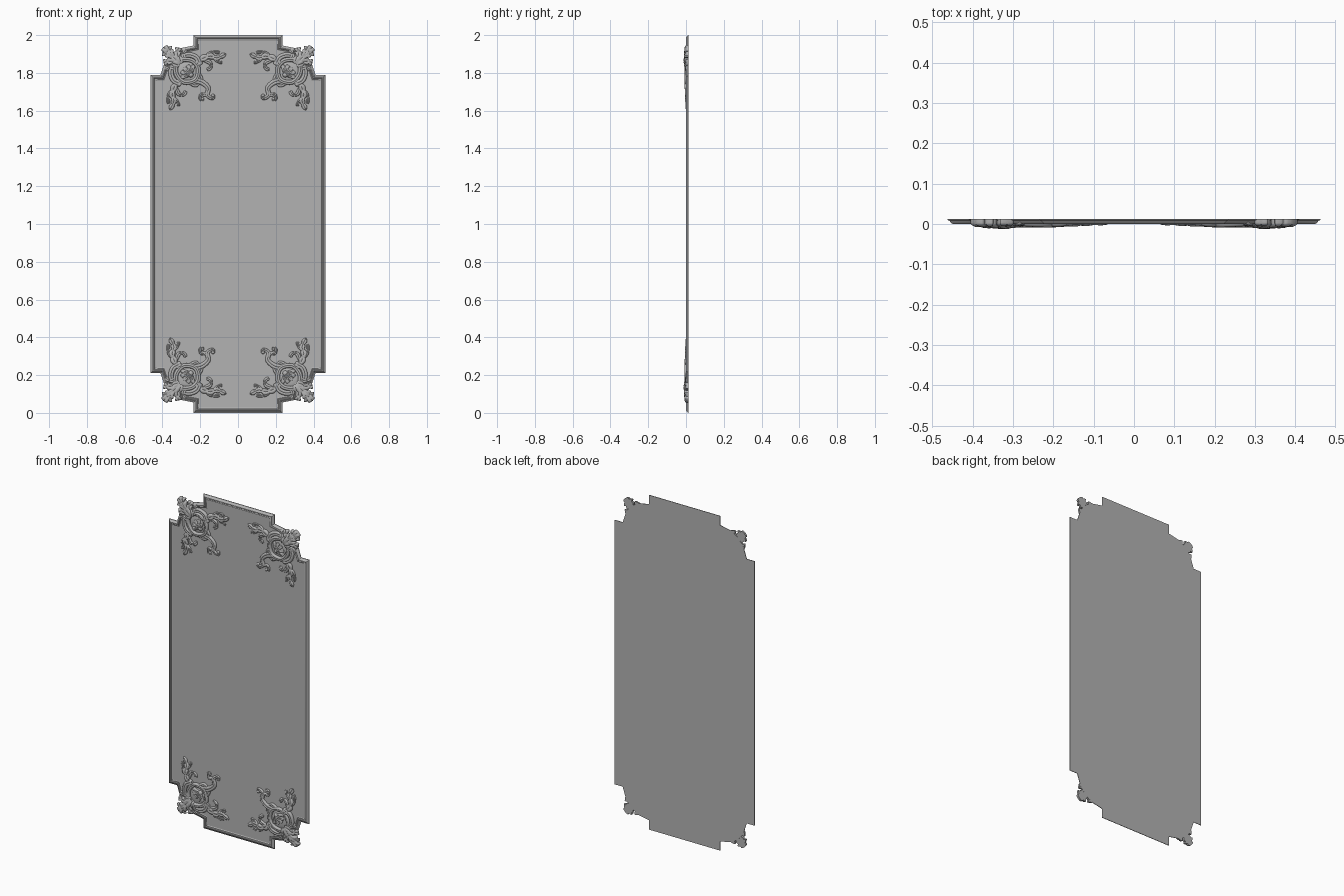
import bpy, bmesh, math
from mathutils import Vector

if "Cube" in bpy.data.objects:
    bpy.data.objects.remove(bpy.data.objects["Cube"])

BACK = 0.013
grey = bpy.data.materials.new("dark_grey")
grey.diffuse_color = (0.45, 0.45, 0.45, 1)
grey.use_nodes = True
grey.node_tree.nodes["Principled BSDF"].inputs["Base Color"].default_value = grey.diffuse_color


def finish(name, bm, angle=35):
    bmesh.ops.recalc_face_normals(bm, faces=bm.faces[:])
    me = bpy.data.meshes.new(name)
    bm.to_mesh(me)
    bm.free()
    me.materials.append(grey)
    ob = bpy.data.objects.new(name, me)
    ob.location = (0, 0, 1)
    bpy.context.collection.objects.link(ob)
    bpy.ops.object.select_all(action='DESELECT')
    ob.select_set(True)
    bpy.context.view_layer.objects.active = ob
    bpy.ops.object.shade_smooth_by_angle(angle=math.radians(angle))
    return ob


def inset(poly, d):
    # mitred inward offset of a counter-clockwise outline
    out = []
    n = len(poly)
    for i, p in enumerate(poly):
        e1 = (p - poly[i - 1]).normalized()
        e2 = (poly[(i + 1) % n] - p).normalized()
        n1, n2 = Vector((-e1.y, e1.x)), Vector((-e2.y, e2.x))
        out.append(p + (n1 + n2) * (d / (1 + n1.dot(n2))))
    return out


# Panel: stepped outline with a moulded border and a recessed field
quarter = [(0.235, -1.0), (0.235, -0.945), (0.31, -0.93), (0.35, -0.905),
           (0.385, -0.865), (0.41, -0.79), (0.463, -0.79)]
right = quarter + [(x, -z) for x, z in reversed(quarter)]
outline = [Vector(p) for p in right + [(-x, z) for x, z in reversed(right)]]
moulding = [(0, BACK), (0, 0.010), (0.005, 0.008), (0.009, 0.003), (0.013, 0.0),
            (0.018, 0.0), (0.021, 0.004), (0.025, 0.003), (0.029, 0.005)]
bm = bmesh.new()
loops = [[bm.verts.new((p.x, y, p.y)) for p in inset(outline, d)] for d, y in moulding]
for a, b in zip(loops, loops[1:]):
    for i in range(len(a)):
        j = (i + 1) % len(a)
        bm.faces.new((a[i], a[j], b[j], b[i]))
bm.faces.new(loops[0])
bm.faces.new(loops[-1])
finish("panel", bm, 25)


def smooth_path(pts, t, closed=False):
    # Catmull-Rom position along the control points
    n = len(pts)
    s = t * (n if closed else n - 1)
    i = int(s) if closed else min(int(s), n - 2)
    f = s - i
    P = [Vector(pts[k % n] if closed else pts[max(0, min(n - 1, k))])
         for k in range(i - 1, i + 3)]
    return 0.5 * (2 * P[1] + (P[2] - P[0]) * f
                  + (2 * P[0] - 5 * P[1] + 4 * P[2] - P[3]) * f * f
                  + (3 * P[1] - P[0] - 3 * P[2] + P[3]) * f ** 3)


CX, CZ = -0.27, -0.81      # centre of the lower left ornament


def strip(bm, pts, w0, w1, top, lobes=0, groove=0.0, closed=False):
    # carved strip with a rounded front and a flat back
    steps = 12 * (len(pts) if closed else len(pts) - 1)
    prof = 10
    rows = []
    for k in range(steps if closed else steps + 1):
        t = k / steps
        p = smooth_path(pts, t, closed)
        q = smooth_path(pts, min(t + 0.01, 0.9999), closed)
        r = smooth_path(pts, max(t - 0.01, 0), closed)
        d = (q - r).normalized()
        side = Vector((-d.y, d.x))
        w = w0 + (w1 - w0) * t
        ripple = abs(math.sin(math.pi * lobes * t)) if lobes else 1
        if not closed:
            w *= max(0.12, min(1, (1 - t) * 7, 0.5 + t * 6)) ** 0.5
        rise = (BACK - top) * (1 - (0 if closed else 0.3 * t * t))
        lean = 0.45 * w if lobes and t > 0.05 else 0     # lobe tips sweep forward
        row = []
        for m in range(prof + 1):
            c = math.cos(math.pi * m / prof)
            s = max(0, math.sin(math.pi * m / prof))
            h = rise * (0.5 + 0.5 * s) * (1 - groove * math.exp(-(c * 3.5) ** 2))
            h *= 1 - 0.15 * (1 - ripple)
            pos = p + side * w * (1 - 0.42 * (1 - ripple) * abs(c)) * c + d * lean * c * c
            row.append(bm.verts.new((CX + pos.x, BACK - h, CZ + pos.y)))
        for c in (-1, 1):
            pos = p + side * w * (1 - 0.42 * (1 - ripple)) * c + d * lean
            row.append(bm.verts.new((CX + pos.x, BACK - 0.0005, CZ + pos.y)))
        rows.append(row)
    pairs = list(zip(rows, rows[1:])) + ([(rows[-1], rows[0])] if closed else [])
    for a, b in pairs:
        for i in range(len(a)):
            j = (i + 1) % len(a)
            bm.faces.new((a[i], a[j], b[j], b[i]))
    if not closed:
        bm.faces.new(rows[0])
        bm.faces.new(rows[-1])


def dome(bm, a, b, rad, top):
    rings = []
    for k in range(7):
        f = rad * math.cos(k / 6 * math.pi / 2 * 0.95)
        y = BACK - (BACK - top) * (0.4 + 0.6 * math.sin(k / 6 * math.pi / 2)) if k else BACK - 0.0005
        rings.append([bm.verts.new((CX + a + f * math.cos(i * math.pi / 12), y,
                                    CZ + b + f * math.sin(i * math.pi / 12)))
                      for i in range(24)])
    for r, s in zip(rings, rings[1:]):
        for i in range(24):
            j = (i + 1) % 24
            bm.faces.new((r[i], r[j], s[j], s[i]))
    bm.faces.new(rings[0])
    bm.faces.new(rings[-1])


def add_mirror(ob):
    mod = ob.modifiers.new("four_corners", 'MIRROR')
    mod.use_axis = (True, False, True)
    mod.use_mirror_merge = False


# Leaves and scrolls in pairs reflected about the corner diagonal:
# path, start width, end width, front depth, lobes, groove
paired = [
    ([(-.03, .05), (-.06, .075), (-.078, .12), (-.07, .16), (-.09, .205)], .022, .014, -.010, 5, .2),
    ([(-.06, .08), (-.045, .12), (-.02, .125), (-.005, .105)], .012, .010, -.006, 2, .2),
    ([(-.075, .10), (-.10, .135), (-.098, .175)], .011, .008, -.005, 2, .2),
    ([(-.075, .14), (-.05, .165), (-.045, .185)], .011, .008, -.005, 2, .2),
    ([(-.03, .07), (-.07, .05), (-.085, .01), (-.075, -.03)], .015, .013, -.011, 0, .2),
    ([(-.055, -.01), (-.09, -.02), (-.112, -.005)], .015, .010, -.009, 2, .2),
    ([(-.04, -.03), (-.085, -.05), (-.122, -.045)], .024, .016, -.012, 3, .2),
    ([(-.05, -.05), (-.095, -.085), (-.127, -.097)], .024, .017, -.014, 3, .2),
    ([(.06, .015), (.075, .045), (.06, .065)], .012, .010, -.007, 0, .2),
]
bm = bmesh.new()
for pts, w0, w1, top, lobes, groove in paired:
    strip(bm, pts, w0, w1, top, lobes, groove)
    strip(bm, [(b, a) for a, b in pts], w0, w1, top - .0003, lobes, groove)
# central corner leaf
strip(bm, [(-.04, -.04), (-.085, -.085), (-.122, -.125)], .026, .020, -.015, 3, .2)
add_mirror(finish("corner_leaves", bm, 45))

# Curling tendril pointing to the panel centre
bm = bmesh.new()
strip(bm, [(.04, .05), (.08, .06), (.112, .09), (.108, .128), (.135, .145), (.145, .125)], .017, .007, -.008, 0, .2)
strip(bm, [(.112, .10), (.10, .125), (.075, .125), (.07, .15), (.09, .155)], .011, .006, -.005, 0, .15)
dome(bm, .138, .13, .009, -.004)
dome(bm, .082, .148, .008, -.003)
add_mirror(finish("tendril", bm, 45))

# Cartouche: rounded ring around a carved shell
bm = bmesh.new()
ring = [(.055, .03), (.03, .055), (-.02, .058), (-.055, .02),
        (-.058, -.025), (-.03, -.058), (.025, -.055), (.058, -.02)]
strip(bm, ring, .012, .012, -.010, 0, .15, closed=True)
dome(bm, 0, 0, .052, 0.001)
for ang in (165, 195, 225, 255, 285):
    c, s = math.cos(math.radians(ang)), math.sin(math.radians(ang))
    strip(bm, [(.02, .02), (.02 + .025 * c, .02 + .025 * s), (.02 + .055 * c, .02 + .055 * s)],
          .007, .012, -.008, 0, .15)
dome(bm, .02, .02, .014, -.008)
add_mirror(finish("cartouche", bm, 45))
